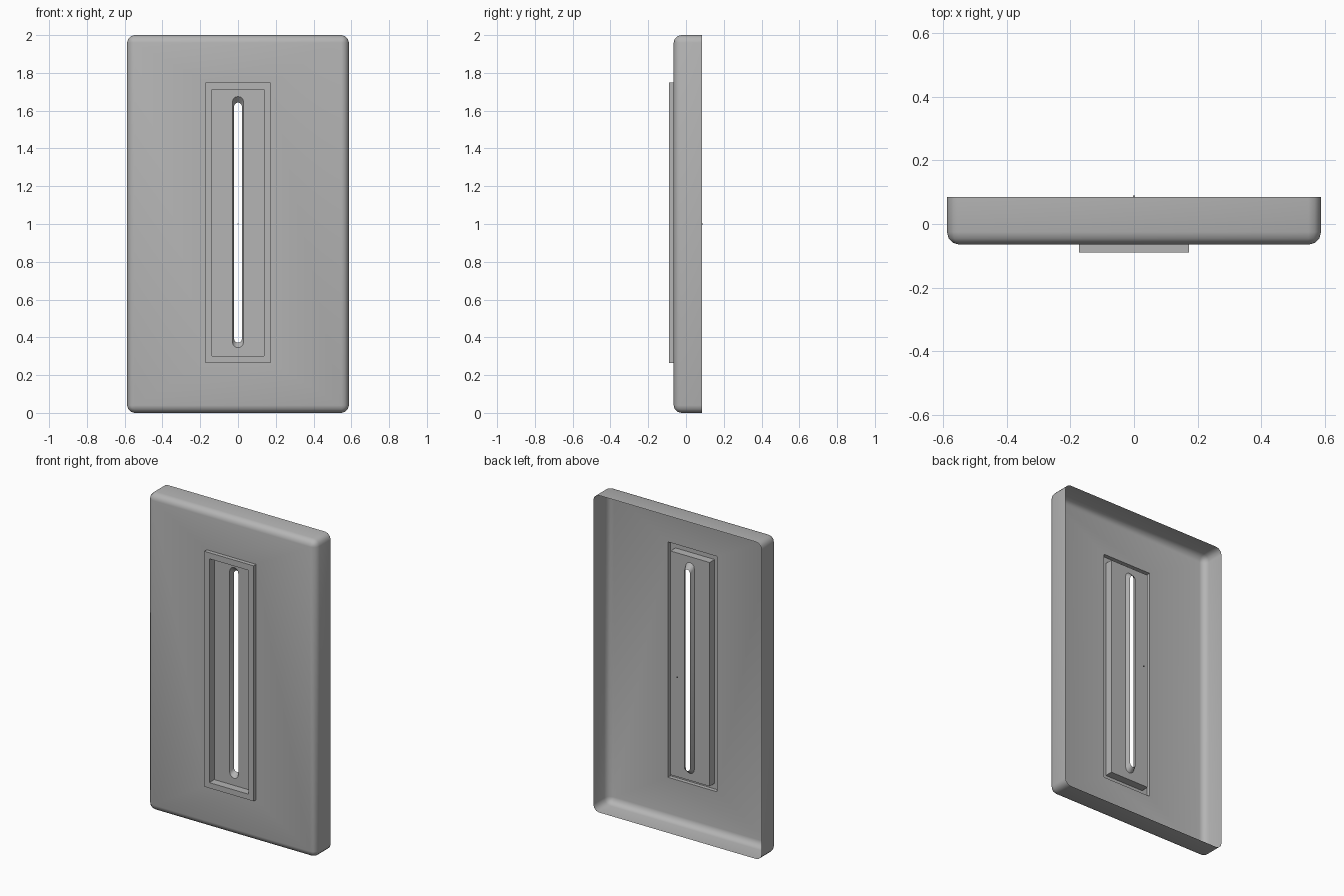
import bpy, bmesh, math

cube = bpy.data.objects.get("Cube")
if cube:
    bpy.data.objects.remove(cube, do_unlink=True)

SEG = 3  # segments per rounded corner

grey = bpy.data.materials.new("plain grey")
grey.use_nodes = True
COLOUR = (0.46, 0.46, 0.46, 1)
grey.diffuse_color = COLOUR
grey.node_tree.nodes["Principled BSDF"].inputs["Base Color"].default_value = COLOUR


def ring(bm, half, low, high, y, radius=0.0):
    """Rounded rectangle, counter-clockwise from the front; radius 0 gives plain corners."""
    verts = []
    corners = [(1, high, -1), (-1, high, -1), (-1, low, 1), (1, low, 1)]
    for k, (side, z, inward) in enumerate(corners):
        cx, cz = side * (half - radius), z + inward * radius
        if radius < 1e-5:
            verts += [bm.verts.new((cx, y, cz))] * (SEG + 1)
            continue
        for i in range(SEG + 1):
            a = math.pi / 2 * (k + i / SEG)
            verts.append(bm.verts.new((cx + radius * math.cos(a), y, cz + radius * math.sin(a))))
    return verts


def shell(name, sections):
    """Thin skin through a series of rings, outer to inner."""
    bm = bmesh.new()
    rings = [ring(bm, *s) for s in sections]
    for a, b in zip(rings, rings[1:]):
        for i in range(len(a)):
            j = (i + 1) % len(a)
            face = list(dict.fromkeys((a[i], a[j], b[j], b[i])))
            if len(face) > 2:
                bm.faces.new(face)
    bmesh.ops.remove_doubles(bm, verts=bm.verts, dist=1e-5)
    finish(name, bm)


def finish(name, bm):
    mesh = bpy.data.meshes.new(name)
    bm.to_mesh(mesh)
    bm.free()
    mesh.materials.append(grey)
    obj = bpy.data.objects.new(name, mesh)
    bpy.context.collection.objects.link(obj)
    bpy.ops.object.select_all(action='DESELECT')
    obj.select_set(True)
    bpy.context.view_layer.objects.active = obj
    bpy.ops.object.shade_smooth_by_angle(angle=math.radians(40))


# Depths of the main surfaces
BACK, FACE, RIM, PANEL, SLOT_END = 0.085, -0.065, -0.09, -0.04, -0.01
HALF, BEND = 0.587, 0.04

frame_outer = (0.172, 0.265, 1.75)
frame_inner = (0.137, 0.30, 1.712)
slot_front = (0.03, 0.345, 1.675)
slot_back = (0.021, 0.372, 1.643)

# Wall plate: open-backed shell with a rounded front edge
plate = [(HALF, 0, 2, BACK, BEND)]
for i in range(SEG + 1):
    a = math.pi / 2 * i / SEG
    inset = BEND * (1 - math.cos(a))
    plate.append((HALF - inset, inset, 2 - inset,
                  FACE + BEND * (1 - math.sin(a)), BEND - inset))
shell("wall_plate", plate + [(*frame_outer, FACE)])

# Raised frame around the recess
shell("raised_frame", [(*frame_outer, FACE), (*frame_outer, RIM),
                       (*frame_inner, RIM), (*frame_inner, PANEL)])

# Recessed panel with a long slot cut through it
shell("recessed_panel", [(*frame_inner, PANEL), (*slot_front, PANEL, slot_front[0])])

# Tapered slot lining
shell("slot_lining", [(*slot_front, PANEL, slot_front[0]),
                      (*slot_back, SLOT_END, slot_back[0])])

# Tiny locating pip at the back
bm = bmesh.new()
bmesh.ops.create_cube(bm, size=0.007)
bmesh.ops.translate(bm, verts=bm.verts, vec=(0, 0.0865, 1))
finish("rear_pip", bm)
